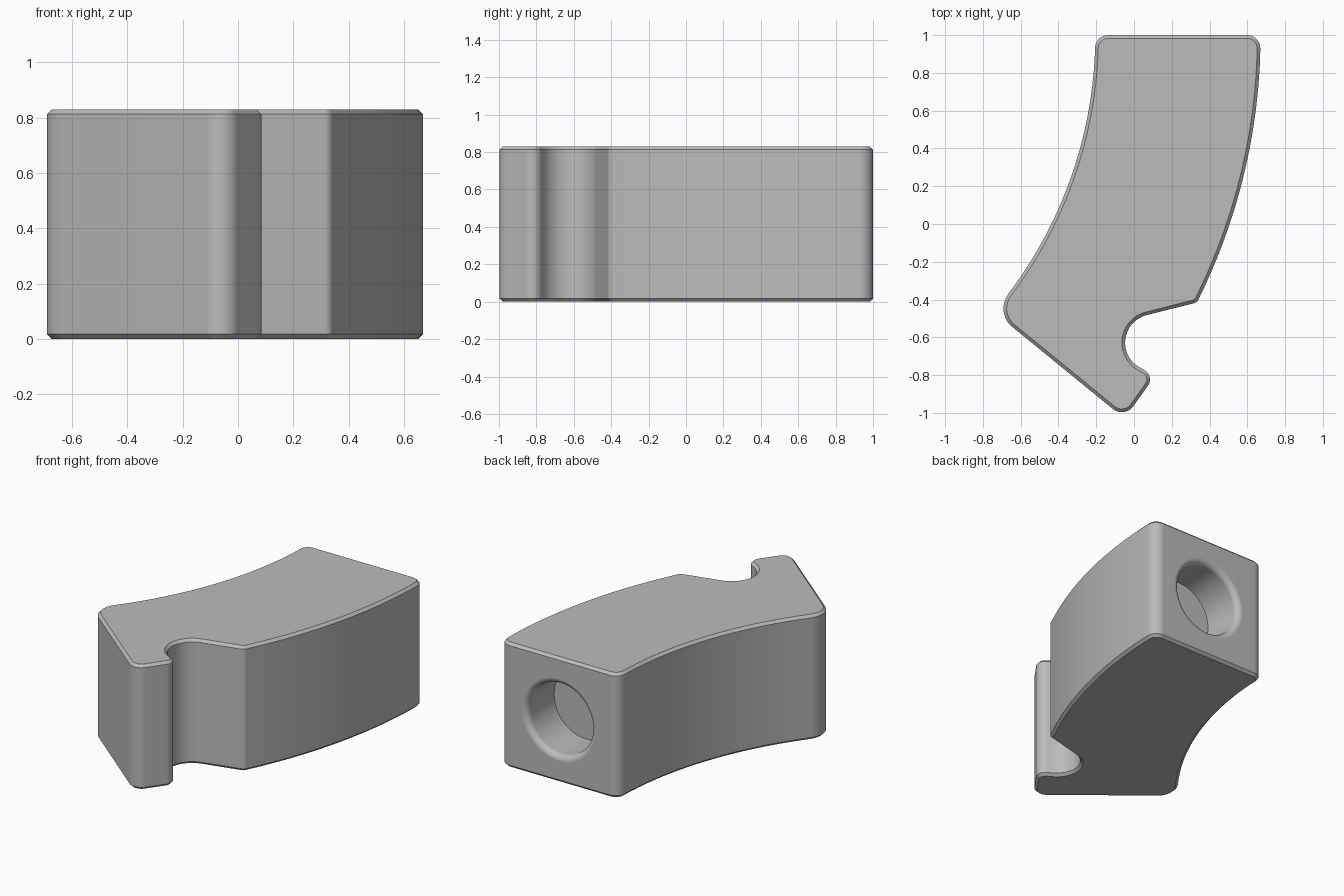
import bpy, bmesh, math
from mathutils import Vector

if "Cube" in bpy.data.objects:
    bpy.data.objects.remove(bpy.data.objects["Cube"])

HEIGHT = 0.83

grey = bpy.data.materials.new("plain grey")
grey.use_nodes = True
grey.diffuse_color = (0.5, 0.5, 0.5, 1)
grey.node_tree.nodes["Principled BSDF"].inputs["Base Color"].default_value = (0.5, 0.5, 0.5, 1)


def arc(centre, radius, start, end, steps):
    """Points on a circle between two angles in degrees."""
    out = []
    for i in range(steps + 1):
        a = math.radians(start + (end - start) * i / steps)
        out.append(Vector((centre[0] + radius * math.cos(a), centre[1] + radius * math.sin(a))))
    return out


def fillet(before, corner, after, radius, steps=10):
    """Rounded corner between two straight neighbours."""
    c = Vector(corner)
    u, v = (before - c).normalized(), (after - c).normalized()
    half = u.angle(v) / 2
    mid = c + (u + v).normalized() * radius / math.sin(half)
    reach = radius / math.tan(half)
    p, q = c + u * reach - mid, c + v * reach - mid
    sweep = p.angle(q)
    return [mid + (p * math.sin(sweep * (1 - i / steps)) + q * math.sin(sweep * i / steps)) / math.sin(sweep)
            for i in range(steps + 1)]


# Outline: two concentric curved sides, a hooked front end with a round notch
CENTRE = (-2.47, 1.0)
outer = arc(CENTRE, 3.14, -26, -2, 24)
inner = arc(CENTRE, 2.265, -2.5, -37, 24)
notch = arc((0.103, -0.628), 0.15, 240, 104, 20)
tip, knob = Vector((-0.05, -1.03)), Vector((0.11, -0.805))
heel = Vector((-0.73, -0.475))

outline = list(outer)
outline += fillet(outer[-1], (0.67, 1.0), Vector((0, 1)), 0.07)
outline += fillet(Vector((0, 1)), (-0.205, 1.0), inner[0], 0.07)
outline += inner
outline += fillet(inner[-1], heel, tip, 0.125)
outline += fillet(heel, tip, knob, 0.075)
outline += fillet(tip, knob, notch[0], 0.055)
outline += notch
outline += fillet(notch[-1], (0.335, -0.415), outer[0], 0.04)

# Extruded block with chamfered top and bottom rims
bm = bmesh.new()
base = bm.faces.new([bm.verts.new((p.x, p.y, 0)) for p in outline])
bmesh.ops.remove_doubles(bm, verts=bm.verts, dist=0.002)
base = bm.faces[:][0]
top = bmesh.ops.extrude_face_region(bm, geom=[base], use_keep_orig=True)
bmesh.ops.translate(bm, verts=[g for g in top["geom"] if isinstance(g, bmesh.types.BMVert)],
                    vec=(0, 0, HEIGHT))
bmesh.ops.recalc_face_normals(bm, faces=bm.faces)
rims = [e for e in bm.edges if abs(e.verts[0].co.z - e.verts[1].co.z) < 0.001]
bmesh.ops.bevel(bm, geom=rims, offset=0.017, segments=1, affect='EDGES')
mesh = bpy.data.meshes.new("curved_block")
bm.to_mesh(mesh)
bm.free()
block = bpy.data.objects.new("curved_block", mesh)
bpy.context.collection.objects.link(block)
mesh.materials.append(grey)

# Blind hole in the back face with a rounded mouth
BORE, ROUND, DEPTH, SIDES = 0.235, 0.04, 0.285, 64
lathe = [(BORE, 1 - DEPTH)]
lathe += [tuple(p) for p in arc((BORE + ROUND, 1 - ROUND), ROUND, 180, 90, 6)]
lathe += [(BORE + ROUND, 1.05)]
bm = bmesh.new()
rings = []
for r, y in lathe:
    rings.append([bm.verts.new((0.235 + r * math.cos(math.tau * i / SIDES), y,
                                HEIGHT / 2 + r * math.sin(math.tau * i / SIDES))) for i in range(SIDES)])
for a, b in zip(rings, rings[1:]):
    for i in range(SIDES):
        j = (i + 1) % SIDES
        bm.faces.new((a[i], a[j], b[j], b[i]))
bm.faces.new(rings[0])
bm.faces.new(rings[-1])
bmesh.ops.recalc_face_normals(bm, faces=bm.faces)
cut_mesh = bpy.data.meshes.new("hole_cutter")
bm.to_mesh(cut_mesh)
bm.free()
cut_mesh.materials.append(grey)
cutter = bpy.data.objects.new("hole_cutter", cut_mesh)
bpy.context.collection.objects.link(cutter)
cutter.hide_render = True

# Cut the hole, then smooth while keeping the chamfer edges crisp
cut = block.modifiers.new("hole", 'BOOLEAN')
cut.operation, cut.object, cut.solver = 'DIFFERENCE', cutter, 'EXACT'
bpy.ops.object.select_all(action='DESELECT')
block.select_set(True)
bpy.context.view_layer.objects.active = block
bpy.ops.object.modifier_apply(modifier=cut.name)
bpy.data.objects.remove(cutter)
bpy.ops.object.shade_smooth_by_angle(angle=math.radians(30))
weighted = block.modifiers.new("even_shading", 'WEIGHTED_NORMAL')
weighted.keep_sharp = True
